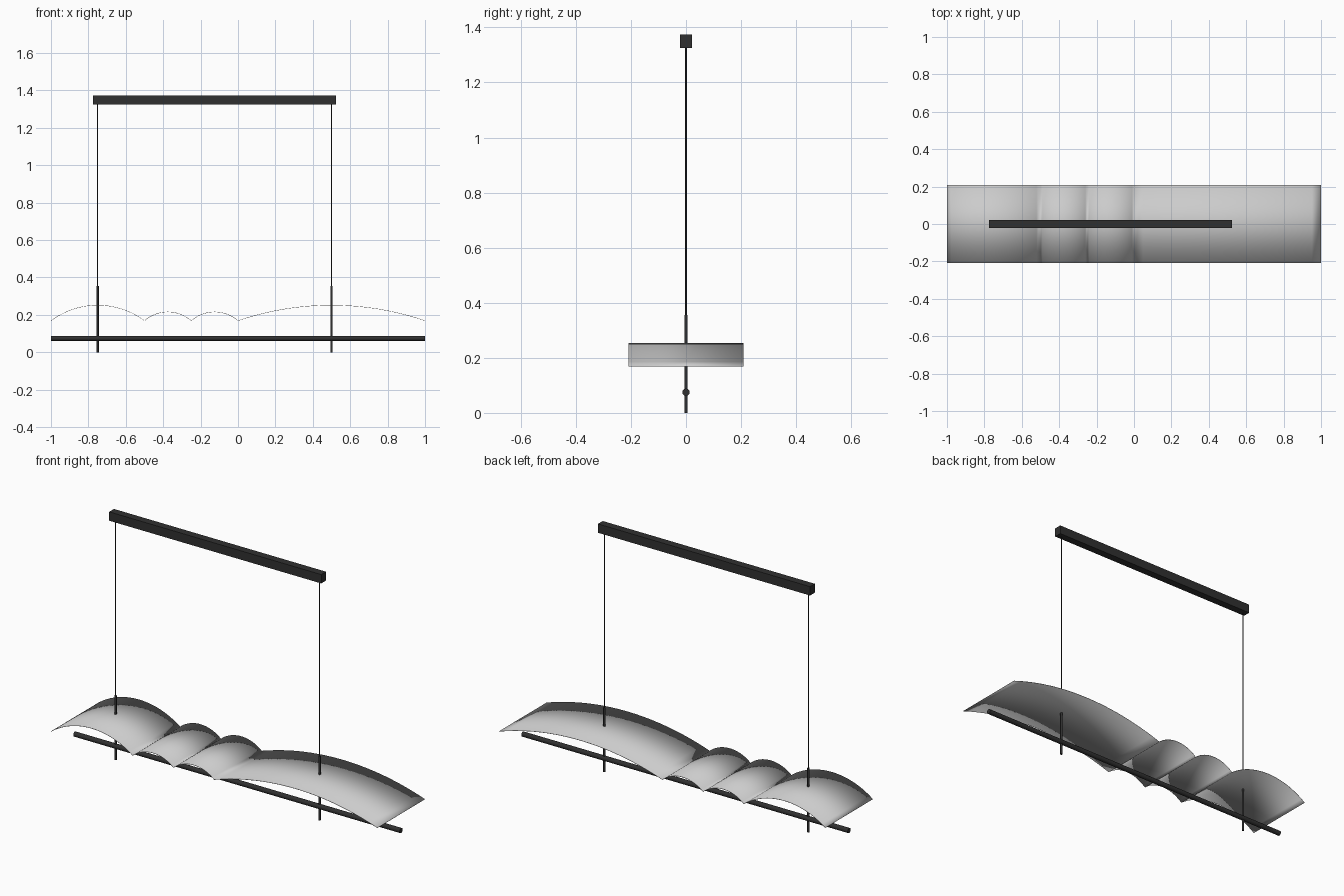
import bpy
import bmesh
import math

cube = bpy.data.objects.get("Cube")
if cube:
    bpy.data.objects.remove(cube, do_unlink=True)


def material(name, value):
    mat = bpy.data.materials.new(name)
    mat.use_nodes = True
    colour = (value, value, value, 1)
    mat.diffuse_color = colour
    mat.node_tree.nodes["Principled BSDF"].inputs["Base Color"].default_value = colour
    return mat


BLACK = material("matte black", 0.03)
GREY = material("light grey", 0.6)


def finish(obj, name, mat, smooth=True):
    obj.name = obj.data.name = name
    obj.data.materials.append(mat)
    if smooth:
        bpy.ops.object.select_all(action='DESELECT')
        obj.select_set(True)
        bpy.context.view_layer.objects.active = obj
        bpy.ops.object.shade_smooth_by_angle(angle=math.radians(30))
    return obj


def cylinder(name, radius, length, location, rotation=(0, 0, 0), sides=16):
    bpy.ops.mesh.primitive_cylinder_add(vertices=sides, radius=radius, depth=length,
                                        location=location, rotation=rotation)
    return finish(bpy.context.object, name, BLACK)


def arch(x0, x1, base, rise, steps=20):
    """Points along a circular arc over the chord x0..x1, without the last."""
    half, mid = (x1 - x0) / 2, (x0 + x1) / 2
    radius = (half ** 2 + rise ** 2) / (2 * rise)
    sweep = math.asin(half / radius)
    points = []
    for i in range(steps):
        a = sweep * (2 * i / steps - 1)
        points.append((mid + radius * math.sin(a),
                       base + rise - radius * (1 - math.cos(a))))
    return points


# Ceiling beam
BEAM_BOTTOM, BEAM_TOP = 1.325, 1.374
bpy.ops.mesh.primitive_cube_add(size=1, location=(-0.125, 0, (BEAM_BOTTOM + BEAM_TOP) / 2))
beam = bpy.context.object
beam.scale = (1.3, 0.042, BEAM_TOP - BEAM_BOTTOM)
bpy.ops.object.transform_apply(location=False, rotation=False, scale=True)
finish(beam, "ceiling_beam", BLACK, smooth=False)

# Hanging cables and the posts they carry
POST_TOP = 0.355
for side, x in (("right", -0.75), ("left", 0.5)):
    cylinder(side + "_post", 0.006, POST_TOP, (x, 0, POST_TOP / 2))
    cylinder(side + "_cable", 0.0028, BEAM_BOTTOM - POST_TOP,
             (x, 0, (BEAM_BOTTOM + POST_TOP) / 2), sides=10)

# Light rod
cylinder("light_rod", 0.0135, 2, (0, 0, 0.075), (0, math.pi / 2, 0), sides=24)

# Rippled shade: a chain of arches swept front to back
BASE, HALF_DEPTH = 0.17, 0.208
profile = []
for x0, x1, rise in ((-1, -0.5, 0.083), (-0.5, -0.25, 0.047),
                     (-0.25, 0, 0.047), (0, 1, 0.083)):
    profile += arch(x0, x1, BASE, rise)
profile.append((1, BASE))

bm = bmesh.new()
front = [bm.verts.new((x, -HALF_DEPTH, z)) for x, z in profile]
back = [bm.verts.new((x, HALF_DEPTH, z)) for x, z in profile]
for i in range(len(profile) - 1):
    bm.faces.new((front[i], front[i + 1], back[i + 1], back[i]))
mesh = bpy.data.meshes.new("rippled_shade")
bm.to_mesh(mesh)
bm.free()
shade = bpy.data.objects.new("rippled_shade", mesh)
bpy.context.collection.objects.link(shade)
finish(shade, "rippled_shade", GREY)
thin = shade.modifiers.new("sheet thickness", 'SOLIDIFY')
thin.thickness = 0.002
thin.offset = -1
